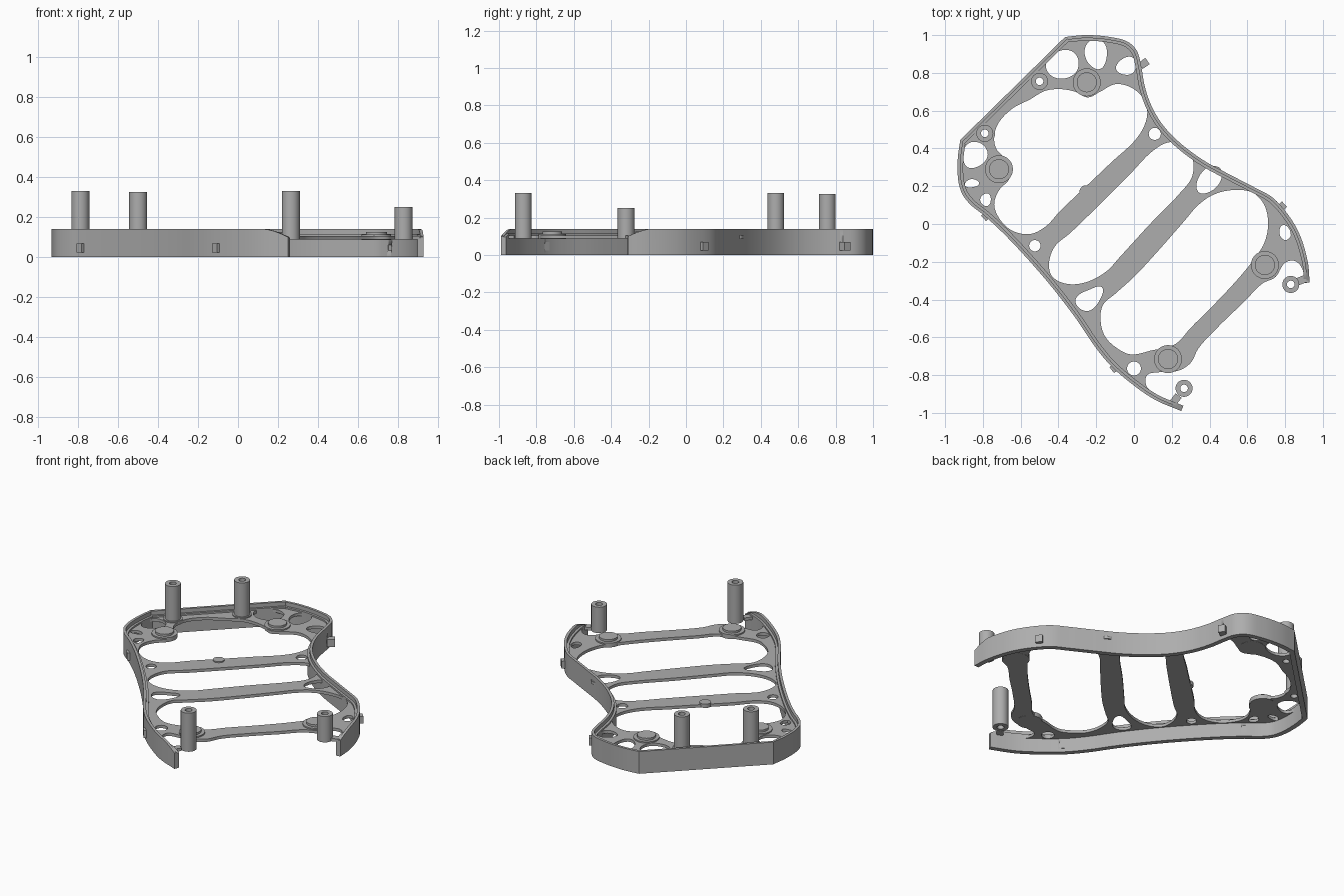
import bpy, bmesh, math
from mathutils import Vector
from mathutils.geometry import interpolate_bezier

if "Cube" in bpy.data.objects:
    bpy.data.objects.remove(bpy.data.objects["Cube"])

grey = bpy.data.materials.new("plain grey")
grey.diffuse_color = (0.42, 0.42, 0.42, 1)
grey.use_nodes = True
grey.node_tree.nodes["Principled BSDF"].inputs["Base Color"].default_value = grey.diffuse_color

PLATE_Z0, PLATE_Z1 = 0.087, 0.105
WALL_TOP = 0.14


def finish(ob):
    ob.data.materials.clear()
    ob.data.materials.append(grey)
    bpy.ops.object.select_all(action='DESELECT')
    bpy.context.view_layer.objects.active = ob
    ob.select_set(True)
    bpy.ops.object.shade_smooth_by_angle(angle=math.radians(30))
    return ob


def smooth(points, closed=True, n=6):
    """Smooth curve through a few points."""
    p = [Vector(q) for q in points]
    k = len(p)

    def tangent(i):
        a = p[(i - 1) % k] if closed or i > 0 else p[i]
        b = p[(i + 1) % k] if closed or i < k - 1 else p[i]
        return ((p[i] - a).normalized() + (b - p[i]).normalized()).normalized()

    out = []
    for i in range(k if closed else k - 1):
        a, b = p[i], p[(i + 1) % k]
        h = (b - a).length / 3
        seg = interpolate_bezier(a, a + tangent(i) * h, b - tangent((i + 1) % k) * h, b, n + 1)
        out += [Vector(v[:2]) for v in seg[:-1]]
    if not closed:
        out.append(p[-1].copy())
    return out


def circle(x, y, r, n=32):
    return [Vector((x + r * math.cos(2 * math.pi * i / n), y + r * math.sin(2 * math.pi * i / n)))
            for i in range(n)]


def extrude_shape(name, loops, z0, z1):
    """Filled flat shape (first loop, minus the others) given a thickness."""
    cu = bpy.data.curves.new(name, 'CURVE')
    cu.dimensions = '2D'
    cu.fill_mode = 'BOTH'
    cu.extrude = (z1 - z0) / 2
    for loop in loops:
        s = cu.splines.new('POLY')
        s.points.add(len(loop) - 1)
        for pt, q in zip(s.points, loop):
            pt.co = (q[0], q[1], 0, 1)
        s.use_cyclic_u = True
    tmp = bpy.data.objects.new(name + "_curve", cu)
    bpy.context.collection.objects.link(tmp)
    dg = bpy.context.evaluated_depsgraph_get()
    me = bpy.data.meshes.new_from_object(tmp.evaluated_get(dg))
    bpy.data.objects.remove(tmp)
    bm = bmesh.new()
    bm.from_mesh(me)
    bmesh.ops.remove_doubles(bm, verts=bm.verts, dist=1e-5)
    bmesh.ops.translate(bm, verts=bm.verts, vec=(0, 0, (z0 + z1) / 2))
    bmesh.ops.recalc_face_normals(bm, faces=bm.faces)
    bm.to_mesh(me)
    bm.free()
    ob = bpy.data.objects.new(name, me)
    bpy.context.collection.objects.link(ob)
    return finish(ob)


def box(name, x, y, z, size, angle):
    bpy.ops.mesh.primitive_cube_add(size=1, location=(x, y, z), rotation=(0, 0, angle))
    ob = bpy.context.object
    ob.name = name
    ob.scale = size
    return finish(ob)


# Outer path of the wall: right side, back and left side (front stays open)
right = [(.93, -.31), (.92, -.2), (.87, -.04), (.80, .07), (.73, .143), (.645, .19), (.51, .26),
         (.375, .333), (.243, .43), (.153, .524), (.095, .62), (.058, .725), (.037, .84),
         (.016, .915), (-.03, .963), (-.127, .99), (-.26, 1.0), (-.365, .99)]
left = [(-.92, .445), (-.933, .345), (-.93, .228), (-.91, .16), (-.868, .105), (-.79, .042),
        (-.693, -.048), (-.577, -.17), (-.444, -.323), (-.31, -.497), (-.206, -.65),
        (-.127, -.746), (-.02, -.84), (.11, -.93), (.25, -.99)]
path = smooth(right, False) + smooth(left, False)


def inset(d):
    out = []
    for i, p in enumerate(path):
        t = (path[min(i + 1, len(path) - 1)] - path[max(i - 1, 0)]).normalized()
        out.append(p - Vector((t.y, -t.x)) * d)
    return out


# Wall with a thin lip above a thicker lower part, lowered towards both ends
bm = bmesh.new()
rows = []
thin, thick = inset(0.016), inset(0.03)
for i, p in enumerate(path):
    d = min((p - path[0]).length, (p - path[-1]).length)
    top = 0.10 + (WALL_TOP - 0.10) * math.sin(min(1, d / 0.14) * math.pi / 2)
    step = min(0.115, top - 0.004)
    sec = [(p, 0), (p, top), (thin[i], top), (thin[i], step), (thick[i], step), (thick[i], 0)]
    rows.append([bm.verts.new((q.x, q.y, z)) for q, z in sec])
for a, b in zip(rows, rows[1:]):
    for j in range(6):
        bm.faces.new((a[j], a[(j + 1) % 6], b[(j + 1) % 6], b[j]))
bm.faces.new(rows[0])
bm.faces.new(rows[-1])
bmesh.ops.recalc_face_normals(bm, faces=bm.faces)
me = bpy.data.meshes.new("wall")
bm.to_mesh(me)
bm.free()
wall = bpy.data.objects.new("wall", me)
bpy.context.collection.objects.link(wall)
finish(wall)

# Side pegs on the wall, each with a slot behind it
for i, (x, y, deg) in enumerate([(.053, .85, 35), (.78, .09, 42), (-.78, .045, 222), (-.10, -.76, 218)]):
    a = math.radians(deg)
    ux, uy = math.cos(a), math.sin(a)
    box(f"side_peg_{i}", x, y, 0.046, (0.045, 0.04, 0.046), a)
    cutter = box(f"slot_cutter_{i}", x - ux * .045, y - uy * .045, 0.046, (0.05, 0.026, 0.028), a)
    cutter.hide_render = True
    cutter.hide_set(True)
    mod = wall.modifiers.new("slot", 'BOOLEAN')
    mod.object = cutter
    mod.operation = 'DIFFERENCE'
    mod.solver = 'EXACT'

# Web plate: front edge, large openings and small lightening holes
front = [(.19, -.945), (.11, -.90), (.065, -.855), (.07, -.80), (.13, -.785), (.24, -.775),
         (.30, -.735), (.34, -.66), (.45, -.54), (.585, -.41), (.68, -.315), (.75, -.28),
         (.78, -.23), (.80, -.205), (.85, -.195), (.89, -.235), (.90, -.29)]
front_opening = [(-.175, -.53), (-.165, -.43), (-.10, -.37), (0, -.28), (.13, -.14), (.27, .02),
                 (.34, .10), (.42, .155), (.53, .18), (.63, .165), (.69, .10), (.71, 0), (.69, -.10),
                 (.64, -.18), (.56, -.28), (.43, -.42), (.30, -.55), (.22, -.635), (.09, -.67),
                 (-.02, -.69), (-.10, -.65), (-.15, -.60)]
middle_opening = [(-.45, -.21), (-.42, -.12), (-.34, -.05), (-.18, .105), (-.02, .265), (.11, .395),
                  (.19, .433), (.27, .407), (.31, .345), (.307, .25), (.24, .16), (.085, 0),
                  (-.075, -.175), (-.145, -.25), (-.26, -.31), (-.365, -.315), (-.435, -.275)]
back_opening = [(-.74, .105), (-.71, .025), (-.645, -.035), (-.55, -.053), (-.47, -.015), (-.39, .07),
                (-.285, .17), (-.127, .32), (.03, .475), (.07, .58), (.053, .66), (-.02, .725),
                (-.10, .74), (-.18, .70), (-.245, .67), (-.31, .70), (-.39, .714), (-.47, .705),
                (-.55, .66), (-.645, .61), (-.72, .53), (-.74, .46), (-.73, .40), (-.68, .345),
                (-.645, .29), (-.665, .23), (-.71, .185)]
small_holes = [
    [(-.905, .355), (-.885, .42), (-.84, .435), (-.79, .41), (-.775, .36), (-.815, .31), (-.88, .30)],
    [(-.895, .205), (-.865, .237), (-.82, .215), (-.855, .195)],
    [(-.815, .13), (-.77, .16), (-.775, .095)],
    [(-.46, .81), (-.46, .87), (-.40, .915), (-.33, .915), (-.295, .87), (-.31, .80), (-.40, .77)],
    [(-.26, .93), (-.22, .975), (-.16, .96), (-.145, .88), (-.18, .82), (-.24, .85)],
    [(-.095, .82), (-.05, .88), (-.005, .88), (.005, .815), (-.03, .79)],
    [(.34, .17), (.375, .29), (.45, .30), (.465, .25), (.41, .175)],
    [(-.31, -.40), (-.23, -.345), (-.17, -.335), (-.18, -.40), (-.24, -.46), (-.29, -.445)],
    [(.77, -.05), (.79, -.005), (.83, -.06), (.80, -.085)]]
back_studs = [(-.50, .755, .325), (-.79, .48, .33)]
front_studs = [(.265, -.87, .33), (.83, -.32, .25)]
loops = [inset(0.008) + smooth(front, False)]
loops += [smooth(h) for h in [front_opening, middle_opening, back_opening] + small_holes]
loops += [circle(.11, .477, .032), circle(-.525, -.115, .03), circle(0, -.765, .037)]
loops += [circle(x, y, .02) for x, y, _ in back_studs]
extrude_shape("web_plate", loops, PLATE_Z0, PLATE_Z1)

# Hollow standing studs with a wider foot
for i, (x, y, top) in enumerate(back_studs + front_studs):
    extrude_shape(f"stud_{i}", [circle(x, y, .045), circle(x, y, .02)], PLATE_Z0, top)
    if i < 2:
        extrude_shape(f"stud_foot_{i}", [circle(x, y, .055), circle(x, y, .03)], PLATE_Z0 + .001, .112)

# Arms tying the front studs to the wall ends
for i, (x, y, ang) in enumerate([(.218, -.932, math.radians(53)), (.89, -.296, math.radians(22))]):
    box(f"stud_arm_{i}", x, y, .096, (.06, .04, .018), ang)

# Stepped round bosses
for i, (x, y) in enumerate([(-.25, .75), (-.715, .29), (.693, -.217), (.18, -.715)]):
    extrude_shape(f"boss_base_{i}", [circle(x, y, .074)], PLATE_Z0 - .001, .113)
    extrude_shape(f"boss_cap_{i}", [circle(x, y, .053)], .11, .126)

# Small round pad on the rear crossbar
extrude_shape("crossbar_pad", [circle(-.255, .172, .033)], PLATE_Z0 + .001, .112)
